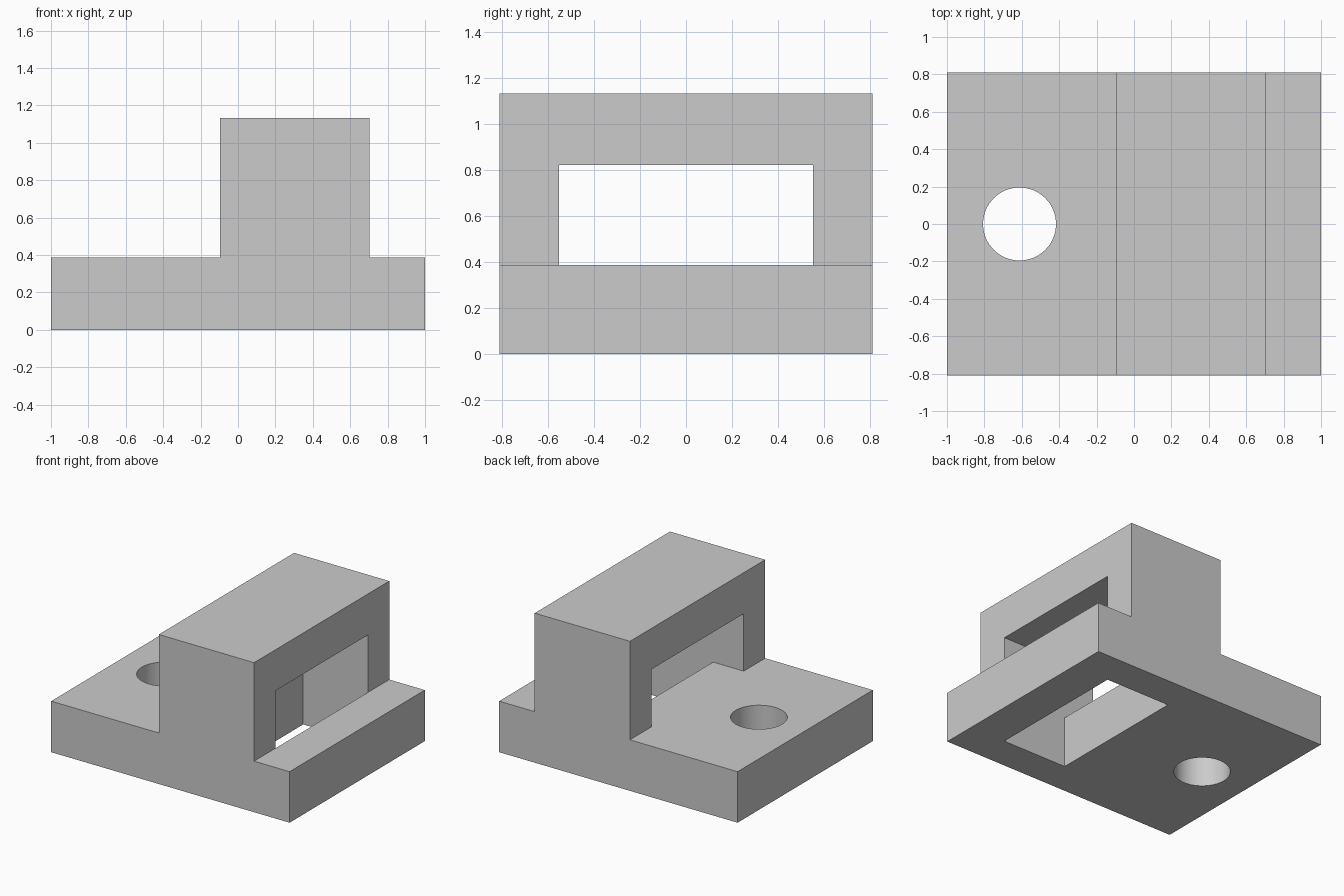
import bpy, bmesh, math
from mathutils import Matrix, Vector

if "Cube" in bpy.data.objects:
    bpy.data.objects.remove(bpy.data.objects["Cube"])

grey = bpy.data.materials.new("light grey")
grey.diffuse_color = (0.6, 0.6, 0.6, 1)
grey.use_nodes = True
grey.node_tree.nodes["Principled BSDF"].inputs["Base Color"].default_value = grey.diffuse_color

HALF_Y = 0.81          # half depth of the block
BASE_TOP = 0.387       # top of the base plate
TOP = 1.134            # top of the bridge
X0, X1 = -0.097, 0.702  # bridge sides


def finish(name, bm):
    bmesh.ops.recalc_face_normals(bm, faces=bm.faces)
    mesh = bpy.data.meshes.new(name)
    bm.to_mesh(mesh)
    bm.free()
    mesh.materials.append(grey)
    obj = bpy.data.objects.new(name, mesh)
    bpy.context.collection.objects.link(obj)
    return obj


def extrude_y(name, profile, half):
    """Extrude an x-z profile from -half to +half along y."""
    bm = bmesh.new()
    face = bm.faces.new([bm.verts.new((x, -half, z)) for x, z in profile])
    new = bmesh.ops.extrude_face_region(bm, geom=[face])["geom"]
    bmesh.ops.translate(bm, vec=Vector((0, 2 * half, 0)),
                        verts=[v for v in new if isinstance(v, bmesh.types.BMVert)])
    return finish(name, bm)


def rect(x0, x1, z0, z1):
    return [(x0, z0), (x1, z0), (x1, z1), (x0, z1)]


# Base plate with the raised bridge, as one stepped profile
block = extrude_y("bracket_block", [
    (-1, 0), (1, 0), (1, BASE_TOP), (X1, BASE_TOP), (X1, TOP),
    (X0, TOP), (X0, BASE_TOP), (-1, BASE_TOP)], HALF_Y)

# Window under the bridge, and the slot through the base below it
window = extrude_y("window_cutter", rect(-0.4, 0.9, BASE_TOP, 0.823), 0.553)
slot = extrude_y("slot_cutter", rect(0.16, X1, -0.2, 0.6), 0.553)

# Round bolt hole through the base
bm = bmesh.new()
bmesh.ops.create_cone(bm, cap_ends=True, segments=64, radius1=0.195, radius2=0.195,
                      depth=1.2, matrix=Matrix.Translation((-0.612, 0, 0.2)))
hole = finish("hole_cutter", bm)

bpy.context.view_layer.objects.active = block
block.select_set(True)
for cutter in (window, slot, hole):
    mod = block.modifiers.new(cutter.name, "BOOLEAN")
    mod.operation = "DIFFERENCE"
    mod.solver = "EXACT"
    mod.object = cutter
    bpy.ops.object.modifier_apply(modifier=mod.name)
    bpy.data.objects.remove(cutter)

# Smooth hole wall, sharp edges elsewhere
bpy.ops.object.shade_smooth_by_angle(angle=math.radians(30))
